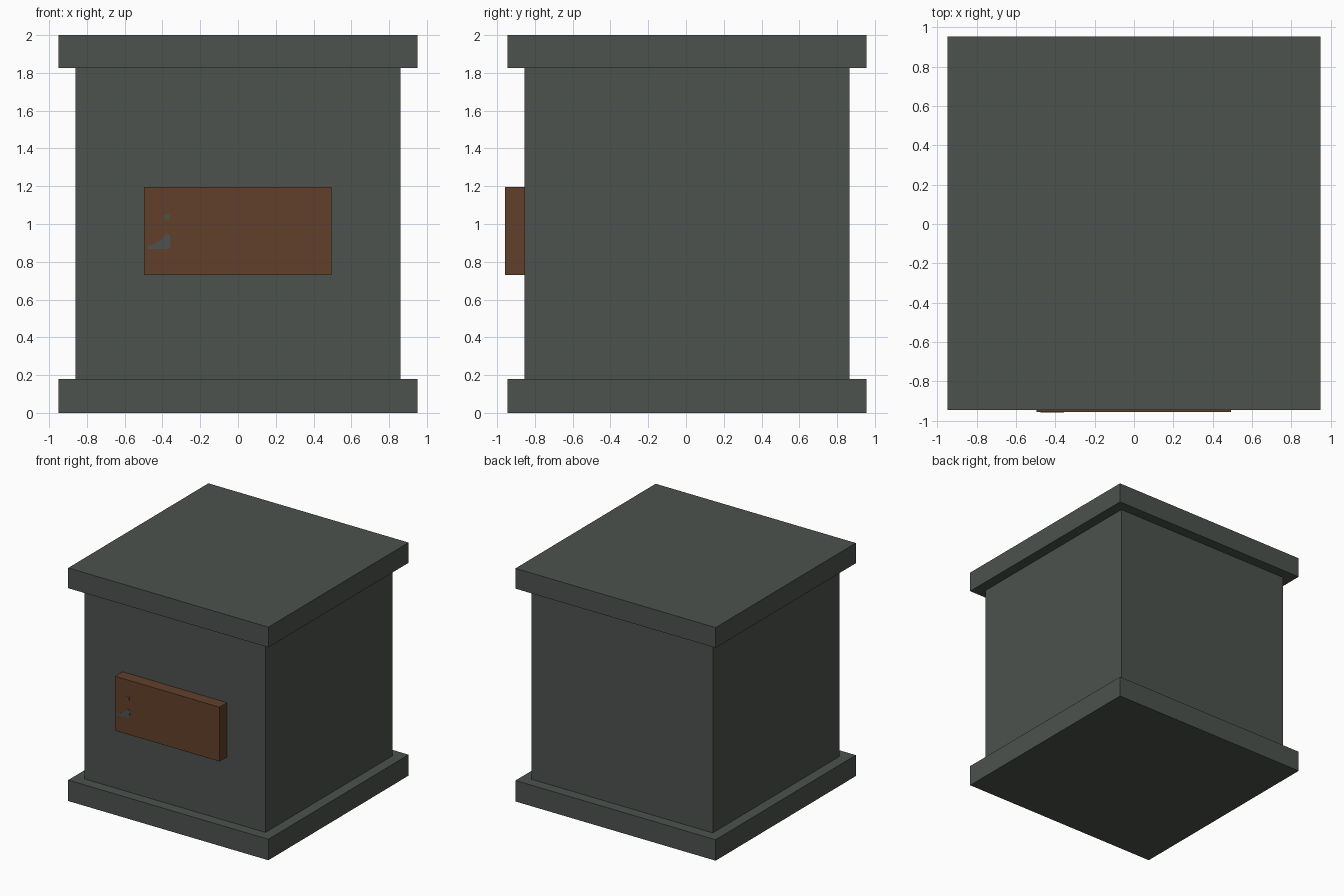
import bpy
import bmesh

if "Cube" in bpy.data.objects:
    bpy.data.objects.remove(bpy.data.objects["Cube"])


def material(name, rgb):
    m = bpy.data.materials.new(name)
    m.diffuse_color = (*rgb, 1.0)
    m.use_nodes = True
    m.node_tree.nodes["Principled BSDF"].inputs["Base Color"].default_value = m.diffuse_color
    return m


GREY = material("dark grey", (0.074, 0.084, 0.076))
BROWN = material("brown", (0.122, 0.051, 0.024))


def add_object(name, bm, mat):
    bmesh.ops.recalc_face_normals(bm, faces=bm.faces)
    mesh = bpy.data.meshes.new(name)
    bm.to_mesh(mesh)
    bm.free()
    mesh.materials.append(mat)
    obj = bpy.data.objects.new(name, mesh)
    bpy.context.collection.objects.link(obj)
    return obj


def box(name, lo, hi, mat):
    bm = bmesh.new()
    bmesh.ops.create_cube(bm, size=1.0)
    for v in bm.verts:
        v.co = [lo[i] if v.co[i] < 0 else hi[i] for i in range(3)]
    return add_object(name, bm, mat)


def front_plate(name, outline, y, depth, mat):
    bm = bmesh.new()
    face = bm.faces.new([bm.verts.new((x, y, z)) for x, z in outline])
    new = bmesh.ops.extrude_face_region(bm, geom=[face])["geom"]
    bmesh.ops.translate(bm, vec=(0, -depth, 0),
                        verts=[g for g in new if isinstance(g, bmesh.types.BMVert)])
    return add_object(name, bm, mat)


# Square body between two overhanging slabs
box("body", (-0.86, -0.855, 0.17), (0.86, 0.865, 1.84), GREY)
for part, z0, z1 in (("base_slab", 0.0, 0.18), ("top_slab", 1.826, 2.0)):
    box(part, (-0.95, -0.945, z0), (0.95, 0.955, z1), GREY)

# Raised panel on the front
box("front_panel", (-0.497, -0.957, 0.73), (0.494, -0.85, 1.196), BROWN)

# Painted grey marks on the panel
front_plate("panel_mark", [(-0.476, 0.868), (-0.37, 0.868), (-0.355, 0.885),
                           (-0.36, 0.94), (-0.378, 0.952), (-0.41, 0.913),
                           (-0.476, 0.882)], -0.956, 0.003, GREY)
front_plate("panel_dot", [(-0.388, 1.025), (-0.362, 1.025), (-0.362, 1.05),
                          (-0.388, 1.05)], -0.956, 0.003, GREY)
